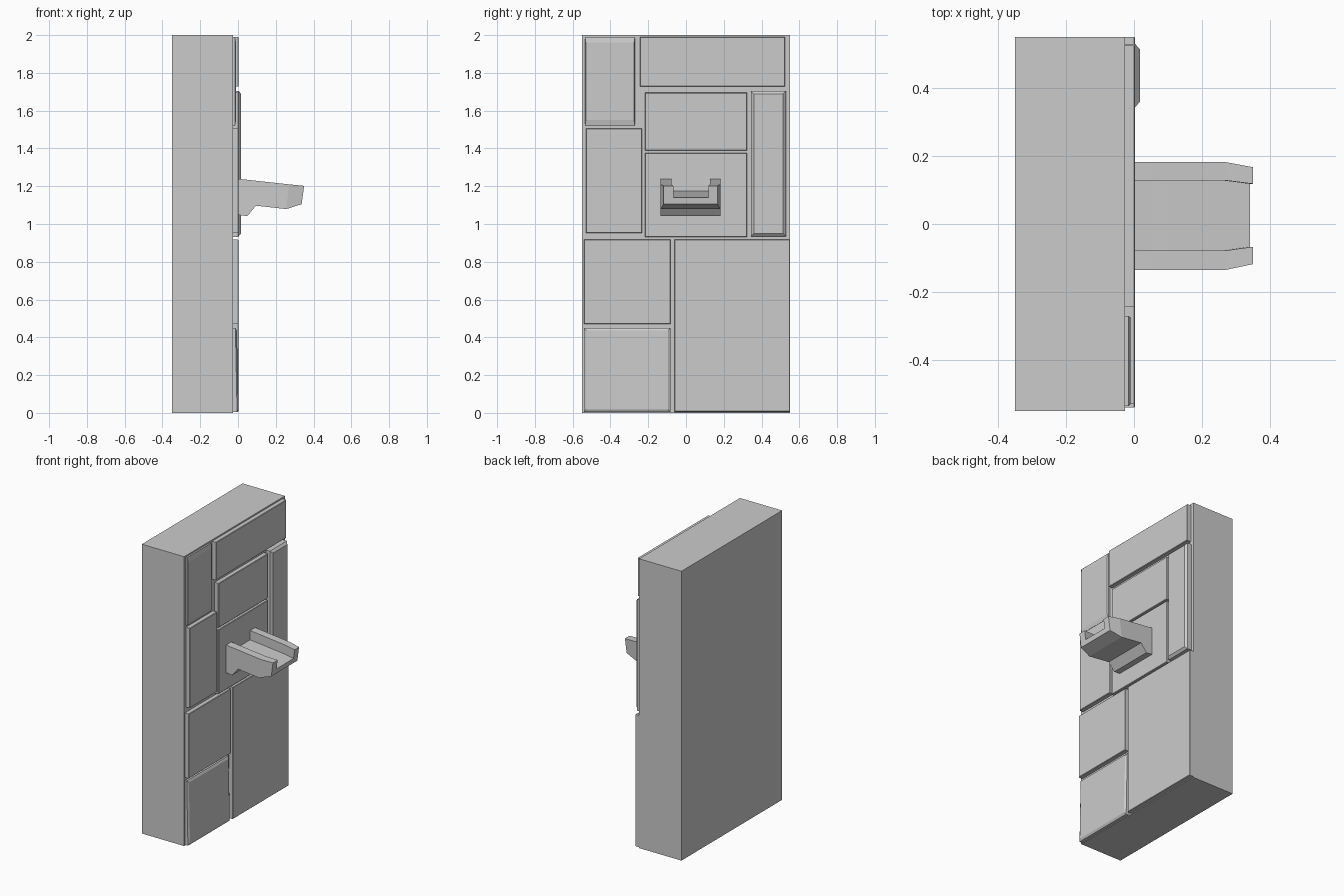
import bpy


def make_mesh(name, verts, faces):
    me = bpy.data.meshes.new(name)
    me.from_pydata(verts, [], faces)
    me.validate()
    ob = bpy.data.objects.new(name, me)
    bpy.context.collection.objects.link(ob)
    return ob


def loft(name, rings):
    """Skin a list of equal-length rings, closing both ends."""
    n = len(rings[0])
    verts = [p for r in rings for p in r]
    faces = [tuple(reversed(range(n))),
             tuple(range(len(verts) - n, len(verts)))]
    for k in range(len(rings) - 1):
        for i in range(n):
            j = (i + 1) % n
            faces.append((k * n + i, k * n + j, (k + 1) * n + j, (k + 1) * n + i))
    return make_mesh(name, verts, faces)


def rect(y0, y1, z0, z1, x_low, x_high):
    return [(x_low, y0, z0), (x_low, y1, z0), (x_high, y1, z1), (x_high, y0, z1)]


def panel(name, y0, y1, z0, z1, x_low, x_high, depth, in_y, in_z):
    """Stone slab with chamfered front edges; front face may tilt."""
    loft(name, [
        rect(y0, y1, z0, z1, -0.04, -0.04),
        rect(y0, y1, z0, z1, x_low - depth, x_high - depth),
        rect(y0 + in_y, y1 - in_y, z0 + in_z, z1 - in_z, x_low, x_high)])


# Wall block
loft("wall_block", [rect(-0.55, 0.55, 0, 2, x, x) for x in (-0.35, -0.027)])

# Facing slabs: y0, y1, z0, z1, front x at bottom, at top, chamfer depth, insets
panel("slab_top_left", -0.535, -0.27, 1.52, 1.99, -0.01, -0.01, 0.006, 0.005, 0.03)
panel("slab_top_right", -0.243, 0.525, 1.727, 1.99, 0.003, 0.003, 0.003, 0.003, 0.003)
panel("slab_upper_middle", -0.217, 0.323, 1.388, 1.695, 0.003, 0.003, 0.003, 0.003, 0.003)
panel("slab_right_strip", 0.343, 0.53, 0.935, 1.705, 0.017, 0.017, 0.014, 0.016, 0.016)
panel("slab_left_middle", -0.53, -0.233, 0.953, 1.505, 0.003, 0.003, 0.003, 0.003, 0.003)
panel("slab_behind_bracket", -0.217, 0.323, 0.93, 1.375, 0.003, 0.003, 0.003, 0.003, 0.003)
panel("slab_left_lower", -0.54, -0.083, 0.47, 0.917, 0.003, 0.003, 0.003, 0.003, 0.003)
panel("slab_bottom_left", -0.54, -0.083, 0.004, 0.45, 0.003, -0.006, 0.008, 0.012, 0.015)
panel("slab_bottom_right", -0.06, 0.55, 0.006, 0.917, 0.003, 0.003, 0.003, 0.003, 0.003)

# Bracket: U-shaped section lofted outwards
# top x, bottom x, top z, floor z, bottom z, outer y0, inner y0, inner y1, outer y1
stations = [
    (-0.02, -0.02, 1.241, 1.177, 1.05, -0.135, -0.078, 0.128, 0.182),
    (0.05, 0.05, 1.234, 1.169, 1.042, -0.135, -0.078, 0.128, 0.182),
    (0.095, 0.095, 1.229, 1.165, 1.097, -0.135, -0.078, 0.128, 0.182),
    (0.27, 0.255, 1.210, 1.147, 1.079, -0.135, -0.078, 0.128, 0.182),
    (0.35, 0.337, 1.202, 1.139, 1.105, -0.118, -0.067, 0.118, 0.167),
]
rings = []
for xt, xb, zt, zf, zb, a, b, c, d in stations:
    xf = xb + (xt - xb) * (zf - zb) / (zt - zb)
    rings.append([(xb, a, zb), (xb, d, zb), (xt, d, zt), (xt, c, zt),
                  (xf, c, zf), (xf, b, zf), (xt, b, zt), (xt, a, zt)])
loft("bracket", rings)
